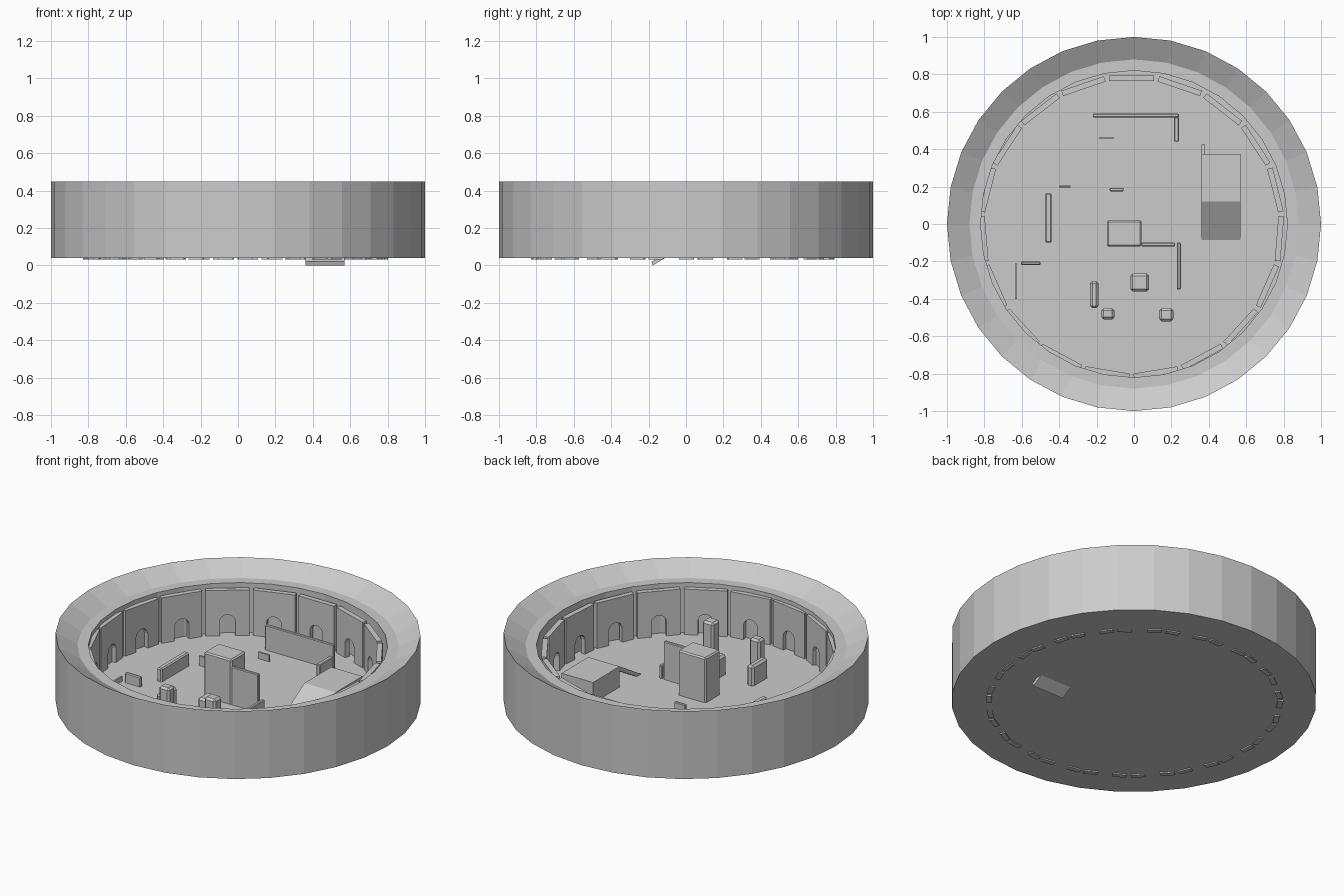
import bpy, bmesh, math
from mathutils import Matrix, Vector

if "Cube" in bpy.data.objects:
    bpy.data.objects.remove(bpy.data.objects["Cube"])

FLOOR, BASE = 0.08, 0.04


def finish(bm, name):
    bmesh.ops.recalc_face_normals(bm, faces=bm.faces)
    me = bpy.data.meshes.new(name)
    bm.to_mesh(me)
    bm.free()
    ob = bpy.data.objects.new(name, me)
    bpy.context.collection.objects.link(ob)
    return ob


def box(name, x0, x1, y0, y1, top, bevel=0.0, bottom=BASE):
    bm = bmesh.new()
    bmesh.ops.create_cube(bm, size=1)
    size = Vector((x1 - x0, y1 - y0, top - bottom))
    bmesh.ops.scale(bm, vec=size, verts=bm.verts)
    bmesh.ops.translate(bm, vec=((x0 + x1) / 2, (y0 + y1) / 2, (top + bottom) / 2), verts=bm.verts)
    ob = finish(bm, name)
    if bevel:
        m = ob.modifiers.new("edge_bevel", 'BEVEL')
        m.width = bevel
        m.segments = 1
    return ob


def extruded(name, pts, vec, matrix=Matrix()):
    """Extrude a closed 3D outline along a vector."""
    bm = bmesh.new()
    face = bm.faces.new([bm.verts.new(p) for p in pts])
    ext = bmesh.ops.extrude_face_region(bm, geom=[face], use_keep_orig=True)
    vs = [g for g in ext['geom'] if isinstance(g, bmesh.types.BMVert)]
    bmesh.ops.translate(bm, vec=vec, verts=vs)
    bm.transform(matrix)
    return finish(bm, name)


# Round bowl: revolved section, 32 sides
section = [(0, BASE), (1, BASE), (1, 0.45), (0.88, 0.38), (0.82, 0.38), (0.82, FLOOR), (0, FLOOR)]
bm = bmesh.new()
vs = [bm.verts.new((r, 0, z)) for r, z in section]
edges = [bm.edges.new(p) for p in zip(vs, vs[1:])]
bmesh.ops.spin(bm, geom=vs + edges, cent=(0, 0, 0), axis=(0, 0, 1), angle=2 * math.pi, steps=32)
bmesh.ops.remove_doubles(bm, verts=bm.verts, dist=1e-4)
finish(bm, "arena_bowl")

# Ring of 19 arched wall panels
half, arch, spring, low, high = 0.12, 0.0425, 0.165, 0.033, 0.355
outline = [(-half, low), (-arch, low)]
for i in range(9):
    a = math.pi * (1 - i / 8)
    outline.append((arch * math.cos(a), spring + arch * math.sin(a)))
outline += [(arch, low), (half, low), (half, high), (-half, high)]
for i in range(19):
    mat = Matrix.Translation((-0.013, -0.013, 0)) @ Matrix.Rotation(-2 * math.pi * i / 19, 4, 'Z')
    extruded(f"arched_panel_{i + 1}", [(x, 0.778, z) for x, z in outline], (0, 0.03, 0), mat)

# Platform with a thin sloping ramp
box("platform", 0.36, 0.57, 0.12, 0.375, 0.205)
ramp = [(-0.185, 0.02), (-0.178, 0.0), (0.12, 0.178), (0.12, 0.205)]
extruded("ramp", [(0.36, y, z) for y, z in ramp], (0.21, 0, 0))
box("platform_post", 0.36, 0.38, 0.375, 0.425, 0.12)

# Obstacles on the arena floor
for spec in [
    ("central_block", -0.145, 0.04, -0.12, 0.02, 0.35, 0.008),
    ("central_wall", 0.04, 0.22, -0.12, -0.10, 0.31, 0.004),
    ("side_wall", 0.23, 0.25, -0.35, -0.10, 0.16, 0.004),
    ("square_block", -0.02, 0.08, -0.36, -0.265, 0.20, 0.012),
    ("right_pillar", 0.135, 0.21, -0.52, -0.45, 0.305, 0.012),
    ("left_pillar", -0.175, -0.105, -0.51, -0.45, 0.285, 0.012),
    ("long_block", -0.235, -0.19, -0.45, -0.305, 0.20, 0.012),
    ("left_wall", -0.475, -0.44, -0.10, 0.165, 0.16, 0.007),
    ("corner_wall_a", -0.605, -0.50, -0.22, -0.20, 0.14, 0.005),
    ("corner_wall_b", -0.635, -0.625, -0.40, -0.21, 0.11, 0.0),
    ("low_barrier_a", -0.40, -0.34, 0.195, 0.207, 0.14, 0.003),
    ("low_barrier_b", -0.13, -0.055, 0.175, 0.193, 0.13, 0.004),
    ("low_barrier_c", -0.185, -0.11, 0.455, 0.465, 0.12, 0.0),
    ("back_wall", -0.22, 0.24, 0.57, 0.59, 0.23, 0.004),
    ("back_wall_return", 0.215, 0.24, 0.44, 0.57, 0.16, 0.004),
]:
    box(*spec)
